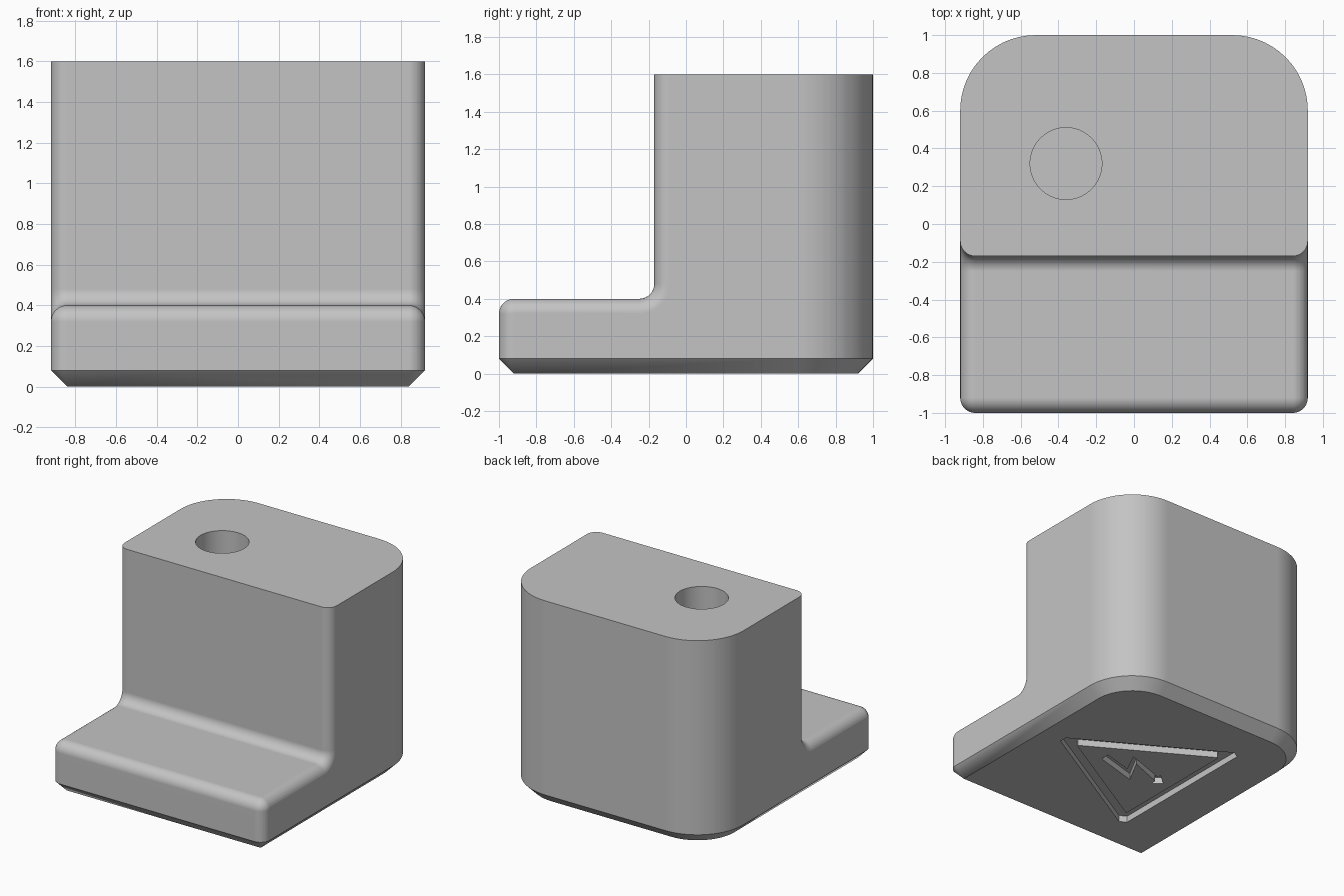
import bpy, bmesh
from math import sin, cos, sqrt, pi, radians

if "Cube" in bpy.data.objects:
    bpy.data.objects.remove(bpy.data.objects["Cube"], do_unlink=True)

HALF, R, BACK_R, TOP = 0.92, 0.08, 0.4, 1.6
ENGRAVE = 0.05

grey = bpy.data.materials.new("light grey plastic")
grey.use_nodes = True
colour = (0.55, 0.55, 0.55, 1)
grey.diffuse_color = colour
grey.node_tree.nodes["Principled BSDF"].inputs["Base Color"].default_value = colour


def make_object(name, bm):
    bmesh.ops.recalc_face_normals(bm, faces=bm.faces)
    mesh = bpy.data.meshes.new(name)
    bm.to_mesh(mesh)
    bm.free()
    mesh.materials.append(grey)
    obj = bpy.data.objects.new(name, mesh)
    bpy.context.collection.objects.link(obj)
    return obj


def arc(cy, cz, r, start, end, n=10):
    angles = [radians(start + (end - start) * i / n) for i in range(n + 1)]
    return [(cy + r * cos(a), cz + r * sin(a)) for a in angles]


def section(x):
    """Side profile at x: rounded front edges, round back corners, chamfered base."""
    side = 1 if x > 0 else -1
    ax = abs(x)
    over = max(0, ax - (HALF - R))
    t = R - sqrt(max(0, R * R - over * over))
    corner = HALF - BACK_R
    past = max(0, ax - corner)
    drop = sqrt(max(0, BACK_R ** 2 - past ** 2))
    shrink = (BACK_R - R) / BACK_R
    back, back_low = 1 - BACK_R + drop, 1 - BACK_R + drop * shrink
    low_x = side * (min(ax, corner) + past * shrink)
    profile = [(-1 + t, R)]
    profile += arc(-1 + R, 0.4 - R, R - t, 180, 90)
    profile += arc(-0.25, 0.48, R + t, 270, 360)
    profile += [(-0.17 + t, TOP), (back, TOP), (back, R)]
    ring = [(x, y, z) for y, z in profile]
    return [(side * min(ax, HALF - R), -1 + R, 0)] + ring + [(low_x, back_low, 0)]


# Body lofted across its width
steps = 14
half_xs = {round(HALF - r + r * sin(pi / 2 * i / steps), 5)
           for r in (R, BACK_R) for i in range(steps + 1)}
xs = sorted({-x for x in half_xs} | half_xs)
bm = bmesh.new()
rings = [[bm.verts.new(p) for p in section(x)] for x in xs]
for a, b in zip(rings, rings[1:]):
    for i in range(len(a)):
        j = (i + 1) % len(a)
        bm.faces.new((a[i], a[j], b[j], b[i]))
for ring in (rings[0], rings[-1]):
    bm.faces.new(ring[1:-1])
    bm.faces.new((ring[0], ring[1], ring[-2], ring[-1]))
bmesh.ops.remove_doubles(bm, verts=bm.verts, dist=0.0002)
bmesh.ops.dissolve_limit(bm, angle_limit=radians(0.3), verts=bm.verts, edges=bm.edges)
body = make_object("stepped_block", bm)


def cut(cutter):
    mod = body.modifiers.new("cut", "BOOLEAN")
    mod.operation, mod.solver, mod.object = "DIFFERENCE", "EXACT", cutter
    cutter.hide_render = True
    bpy.context.view_layer.objects.active = body
    bpy.ops.object.modifier_apply(modifier=mod.name)
    bpy.data.objects.remove(cutter, do_unlink=True)


def prism(name, points, z0, z1):
    bm = bmesh.new()
    face = bm.faces.new([bm.verts.new((x, y, z0)) for x, y in points])
    new = bmesh.ops.extrude_face_region(bm, geom=[face])["geom"]
    bmesh.ops.translate(bm, vec=(0, 0, z1 - z0),
                        verts=[v for v in new if isinstance(v, bmesh.types.BMVert)])
    return make_object(name, bm)


def triangle(inradius, blunt, cx=-0.08, cy=-0.02):
    """Triangle pointing to +x with blunted corners."""
    points = []
    for k in range(3):
        a = radians(120 * k)
        for turn in (-150, 150):
            b = a + radians(turn)
            points.append((cx + 2 * inradius * cos(a) + blunt * cos(b),
                           cy + 2 * inradius * sin(a) + blunt * sin(b)))
    return points


# Round hole in the top
circle = [(-0.36 + 0.19 * cos(2 * pi * i / 64), 0.32 + 0.19 * sin(2 * pi * i / 64))
          for i in range(64)]
cut(prism("hole_cutter", circle, 0.7, TOP + 0.1))

# Triangular groove in the underside
bm = bmesh.new()
loops = [[bm.verts.new((x, y, z)) for x, y in triangle(inr, blunt)]
         for inr, blunt, z in ((0.393, 0.06, -0.05), (0.393, 0.06, ENGRAVE),
                               (0.303, 0.01, ENGRAVE), (0.303, 0.01, -0.05))]
for a, b in zip(loops, loops[1:] + loops[:1]):
    for i in range(6):
        j = (i + 1) % 6
        bm.faces.new((a[i], a[j], b[j], b[i]))
cut(make_object("triangle_cutter", bm))

# Zigzag arrow engraved inside the triangle
bolt = [(0.26, -0.055), (0.26, 0.015), (0.02, -0.05), (0.10, 0.115),
        (-0.23, 0.0), (-0.22, 0.035), (-0.31, -0.04), (-0.25, -0.10),
        (-0.24, -0.05), (0.02, 0.05), (-0.09, -0.155)]
cut(prism("arrow_cutter", bolt, -0.05, ENGRAVE))

# Smooth rounded faces, crisp edges
bpy.ops.object.select_all(action="DESELECT")
body.select_set(True)
bpy.context.view_layer.objects.active = body
bpy.ops.object.shade_smooth_by_angle(angle=radians(30))
weighted = body.modifiers.new("weighted_normals", "WEIGHTED_NORMAL")
weighted.keep_sharp = True
